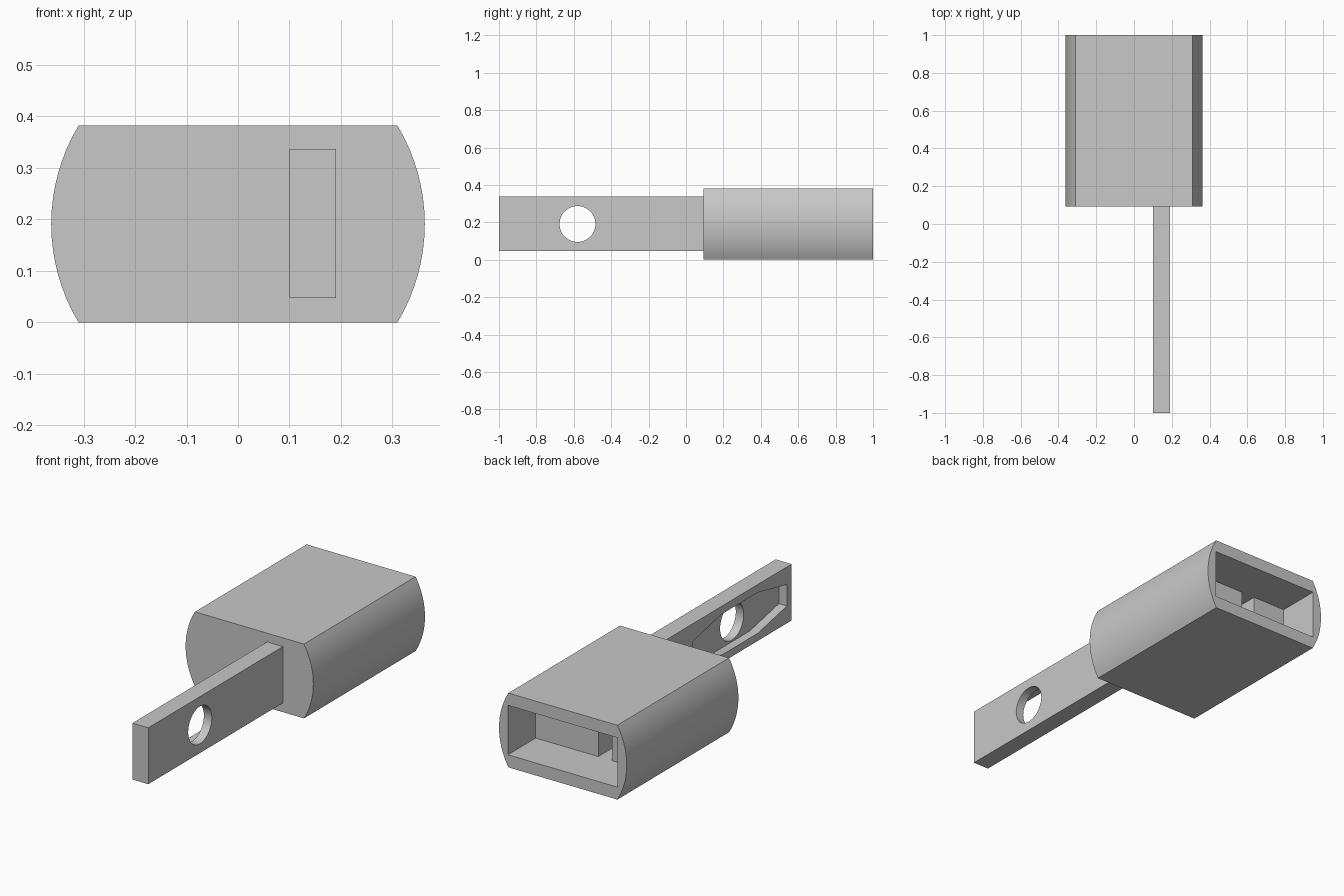
import bpy
import bmesh
import math
from mathutils import Vector

if "Cube" in bpy.data.objects:
    bpy.data.objects.remove(bpy.data.objects["Cube"], do_unlink=True)

grey = bpy.data.materials.new("plain grey")
grey.use_nodes = True
grey.diffuse_color = (0.58, 0.58, 0.58, 1)
grey.node_tree.nodes["Principled BSDF"].inputs["Base Color"].default_value = grey.diffuse_color

HEIGHT = 0.382
MID = HEIGHT / 2


def prism(name, outline, sweep):
    """Extrude a closed outline of 3D points along a sweep vector."""
    bm = bmesh.new()
    face = bm.faces.new([bm.verts.new(p) for p in outline])
    ext = bmesh.ops.extrude_face_region(bm, geom=[face])
    moved = [v for v in ext["geom"] if isinstance(v, bmesh.types.BMVert)]
    bmesh.ops.translate(bm, verts=moved, vec=Vector(sweep))
    bmesh.ops.recalc_face_normals(bm, faces=bm.faces)
    mesh = bpy.data.meshes.new(name)
    bm.to_mesh(mesh)
    bm.free()
    mesh.materials.append(grey)
    obj = bpy.data.objects.new(name, mesh)
    bpy.context.collection.objects.link(obj)
    return obj


def box(name, x0, x1, y0, y1, z0, z1):
    return prism(name, [(x0, y0, z0), (x1, y0, z0), (x1, y0, z1), (x0, y0, z1)],
                 (0, y1 - y0, 0))


def activate(obj):
    bpy.ops.object.select_all(action="DESELECT")
    obj.select_set(True)
    bpy.context.view_layer.objects.active = obj


def carve(obj, cutter):
    """Subtract the cutter for good, then remove it."""
    cutter.hide_render = True
    mod = obj.modifiers.new("carve", "BOOLEAN")
    mod.operation, mod.solver, mod.object = "DIFFERENCE", "EXACT", cutter
    activate(obj)
    bpy.ops.object.modifier_apply(modifier=mod.name)
    bpy.data.objects.remove(cutter, do_unlink=True)


# Housing: flat top and bottom, bulging sides
FLAT, BULGE, STEPS = 0.31, 0.053, 16
radius = (MID ** 2 + BULGE ** 2) / (2 * BULGE)
half_angle = math.asin(MID / radius)
side = []
for i in range(STEPS + 1):
    a = half_angle * (2 * i / STEPS - 1)
    side.append((FLAT + BULGE - radius + radius * math.cos(a), MID + radius * math.sin(a)))
outline = [(x, 0.093, z) for x, z in side] + [(-x, 0.093, z) for x, z in reversed(side)]
housing = prism("housing", outline, (0, 0.907, 0))

# Rear socket with a deeper narrow slot
carve(housing, box("socket_cutter", -0.312, 0.312, 0.775, 1.1, 0.064, HEIGHT - 0.064))
carve(housing, box("slot_cutter", -0.122, -0.044, 0.35, 0.9, 0.064, HEIGHT - 0.064))

# Blade: flat bar with an eight-sided pocket on one face and a round hole
blade = box("blade", 0.1, 0.19, -1, 0.12, 0.047, 0.337)
HOLE_Y = -0.58
quarter = [(0.382, 0.055), (0.145, 0.105)]
upper = quarter + [(-y, z) for y, z in reversed(quarter)]
pocket = upper + [(y, -z) for y, z in reversed(upper)]
carve(blade, prism("pocket_cutter", [(0.05, HOLE_Y + y, MID + z) for y, z in pocket],
                   (0.095, 0, 0)))
ring = [2 * math.pi * i / 48 for i in range(48)]
carve(blade, prism("hole_cutter",
                   [(0, HOLE_Y + 0.096 * math.cos(a), MID + 0.096 * math.sin(a)) for a in ring],
                   (0.3, 0, 0)))

for part in (housing, blade):
    activate(part)
    bpy.ops.object.shade_smooth_by_angle(angle=math.radians(25))
